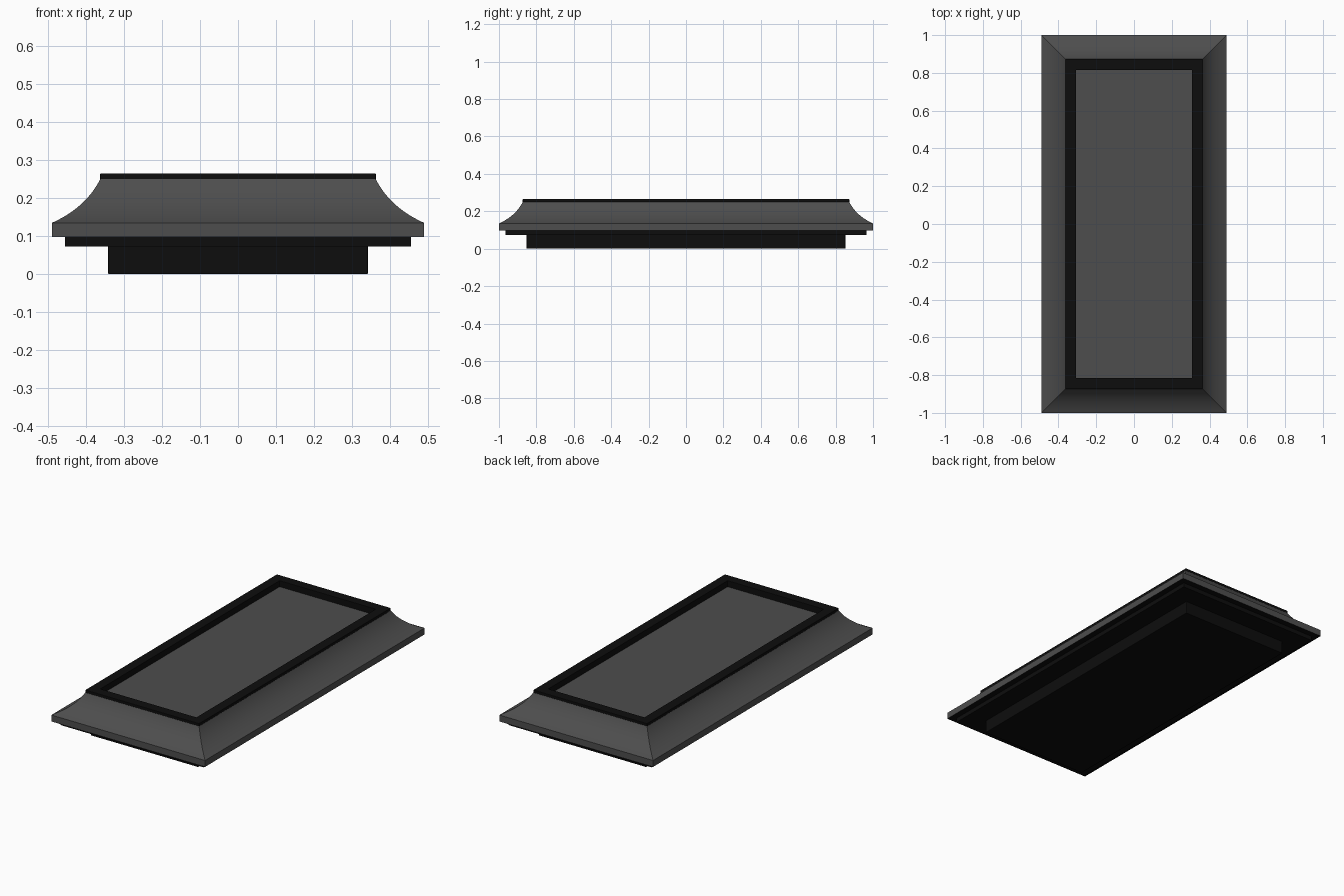
import bpy
import bmesh

cube = bpy.data.objects.get("Cube")
if cube:
    bpy.data.objects.remove(cube, do_unlink=True)

HALF_X, HALF_Y = 0.49, 1.0


def material(name, value):
    mat = bpy.data.materials.new(name)
    mat.use_nodes = True
    colour = (value, value, value, 1)
    mat.diffuse_color = colour
    mat.node_tree.nodes["Principled BSDF"].inputs["Base Color"].default_value = colour
    return mat


grey = material("dark grey", 0.075)
black = material("near black", 0.004)


def stacked_rings(name, profile, mats, bottom=True, top=True, closed=False, smooth=False):
    """Loft rectangles given as (inset from the outer rim, height)."""
    bm = bmesh.new()
    rings = []
    for inset, z in profile:
        x, y = HALF_X - inset, HALF_Y - inset
        rings.append([bm.verts.new((sx * x, sy * y, z))
                      for sx, sy in ((-1, -1), (1, -1), (1, 1), (-1, 1))])
    pairs = list(zip(rings, rings[1:]))
    if closed:
        pairs.append((rings[-1], rings[0]))
    for low, high in pairs:
        for i in range(4):
            j = (i + 1) % 4
            bm.faces.new((low[i], low[j], high[j], high[i]))
    if bottom:
        bm.faces.new(rings[0][::-1])
    if top:
        bm.faces.new(rings[-1])
    bm.normal_update()
    # Downward faces take the last material
    for face in bm.faces:
        if face.normal.z < -0.9:
            face.material_index = len(mats) - 1
    mesh = bpy.data.meshes.new(name)
    bm.to_mesh(mesh)
    bm.free()
    for mat in mats:
        mesh.materials.append(mat)
    obj = bpy.data.objects.new(name, mesh)
    bpy.context.collection.objects.link(obj)
    if smooth:
        bpy.ops.object.select_all(action="DESELECT")
        obj.select_set(True)
        bpy.context.view_layer.objects.active = obj
        bpy.ops.object.shade_smooth_by_angle()
    return obj


def soften(obj, width):
    bevel = obj.modifiers.new("soft edges", "BEVEL")
    bevel.width = width
    bevel.segments = 2


# Lower plinth and the wider step above it
plinth = stacked_rings("plinth", [(0.148, 0), (0.148, 0.075)], [black])
soften(plinth, 0.003)
stacked_rings("step_plate", [(0.035, 0.073), (0.035, 0.099)], [black])

# Flared body: straight rim, then a concave sweep up to the frame
start, control, end = (0, 0.135), (0.09, 0.1755), (0.127, 0.25)
STEPS = 14
sweep = []
for i in range(STEPS + 1):
    t = i / STEPS
    sweep.append(tuple((1 - t) ** 2 * a + 2 * t * (1 - t) * b + t * t * c
                       for a, b, c in zip(start, control, end)))
stacked_rings("flared_body", [(0, 0.098)] + sweep, [grey, black], top=False, smooth=True)

# Raised border around the sunken panel
frame = stacked_rings("top_frame",
                      [(0.127, 0.249), (0.127, 0.265), (0.184, 0.265), (0.184, 0.225)],
                      [black], bottom=False, top=False, closed=True)
soften(frame, 0.002)

# Sunken panel
stacked_rings("top_panel", [(0.18, 0.22), (0.18, 0.23)], [grey])
